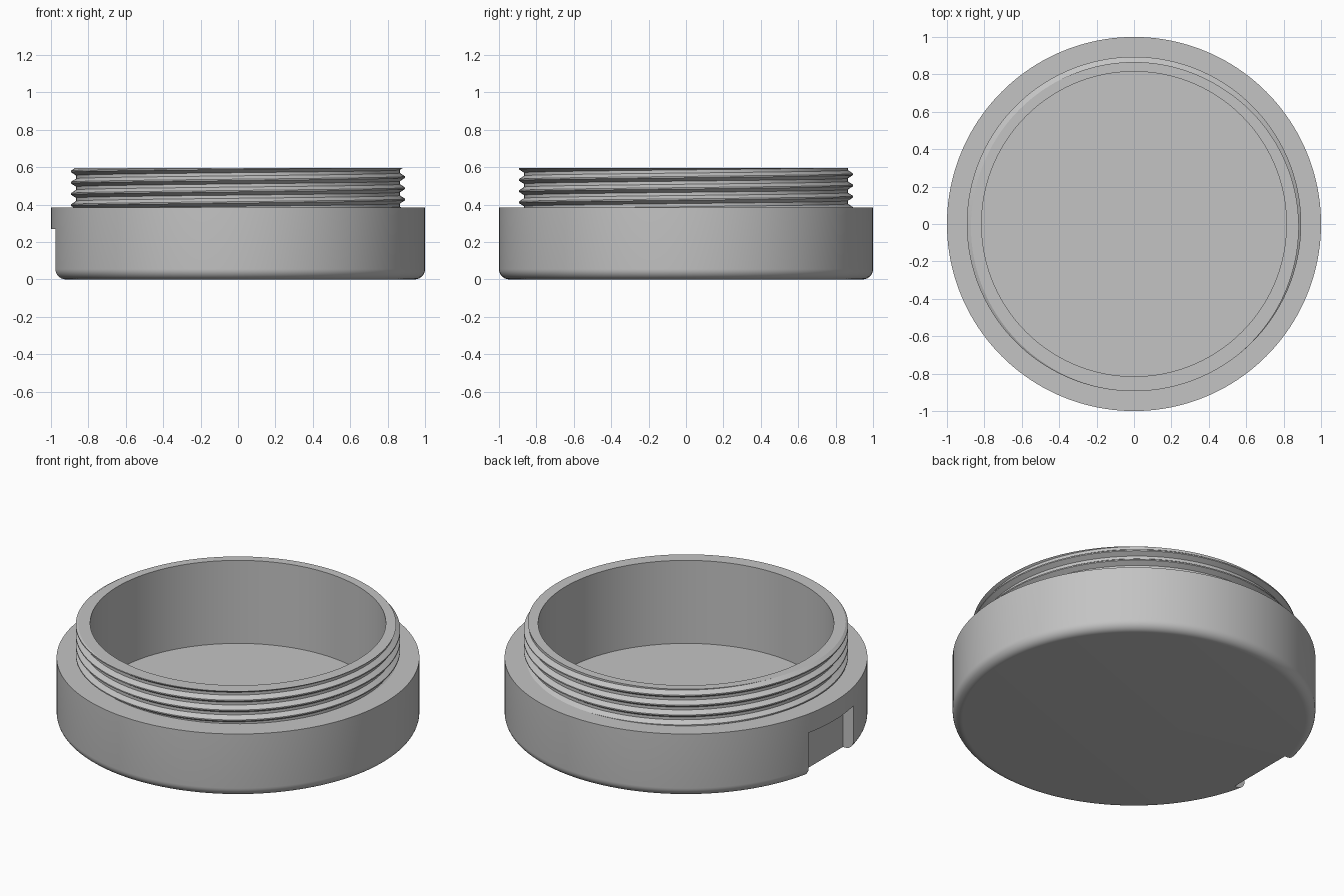
import bpy, bmesh, math

cube = bpy.data.objects.get("Cube")
if cube:
    bpy.data.objects.remove(cube, do_unlink=True)

SEGMENTS = 160
FILLET = 0.055
LEDGE_Z, TOP_Z, FLOOR_Z = 0.385, 0.595, 0.09
ROOT_R, CREST_R, BORE_R = 0.866, 0.894, 0.815
PITCH, CREST_Z = 0.06, 0.547      # CREST_Z is a crest height at angle zero
CREST_HALF, ROOT_HALF = 0.06, 0.36  # flat limits as fractions of the pitch


def thread_radius(z, turn):
    """Trapezoid thread profile on a right-handed helix."""
    phase = (z - CREST_Z) / PITCH - turn
    d = abs(phase - round(phase))
    t = (d - CREST_HALF) / (ROOT_HALF - CREST_HALF)
    return CREST_R + (ROOT_R - CREST_R) * min(max(t, 0), 1)


def section(turn):
    """Radius and height points from the bottom centre to the inner floor centre."""
    pts = [(0, 0)]
    for i in range(9):
        a = math.pi / 2 * i / 8
        pts.append((1 - FILLET + FILLET * math.sin(a), FILLET - FILLET * math.cos(a)))
    pts.append((1, LEDGE_Z))
    for k in range(-5, 3):
        for f in (-ROOT_HALF, -CREST_HALF, CREST_HALF, ROOT_HALF):
            z = CREST_Z + PITCH * (k + f + turn)
            z = min(max(z, LEDGE_Z), TOP_Z)
            pts.append((thread_radius(z, turn), z))
    pts += [(BORE_R, TOP_Z), (BORE_R, FLOOR_Z), (0, FLOOR_Z)]
    return pts


# Threaded cup, swept round the axis
bm = bmesh.new()
columns = []
for s in range(SEGMENTS + 1):
    a = 2 * math.pi * s / SEGMENTS
    columns.append([bm.verts.new((r * math.cos(a), r * math.sin(a), z))
                    for r, z in section(s / SEGMENTS)])
for c, d in zip(columns, columns[1:]):
    for i in range(len(c) - 1):
        bm.faces.new((c[i], d[i], d[i + 1], c[i + 1]))
bmesh.ops.remove_doubles(bm, verts=bm.verts, dist=0.00002)
bmesh.ops.recalc_face_normals(bm, faces=bm.faces)
mesh = bpy.data.meshes.new("threaded_cup")
bm.to_mesh(mesh)
bm.free()
cup = bpy.data.objects.new("threaded_cup", mesh)
bpy.context.collection.objects.link(cup)

grey = bpy.data.materials.new("plain grey")
grey.use_nodes = True
grey.diffuse_color = (0.55, 0.55, 0.55, 1)
grey.node_tree.nodes["Principled BSDF"].inputs["Base Color"].default_value = (0.55, 0.55, 0.55, 1)
mesh.materials.append(grey)

# Flat-backed grip notch in the -x side, open at the bottom
bpy.ops.mesh.primitive_cube_add(size=1, location=(-1.0, 0, 0.085))
cutter = bpy.context.object
cutter.name = "notch_cutter"
cutter.scale = (0.19, 0.43, 0.37)
cutter.hide_render = True
cutter.data.materials.append(grey)

bpy.ops.object.select_all(action='DESELECT')
cup.select_set(True)
bpy.context.view_layer.objects.active = cup
cut = cup.modifiers.new("notch", 'BOOLEAN')
cut.operation = 'DIFFERENCE'
cut.solver = 'EXACT'
cut.object = cutter
bpy.ops.object.modifier_apply(modifier=cut.name)
bpy.data.objects.remove(cutter, do_unlink=True)
bpy.ops.object.shade_smooth_by_angle(angle=math.radians(30))
